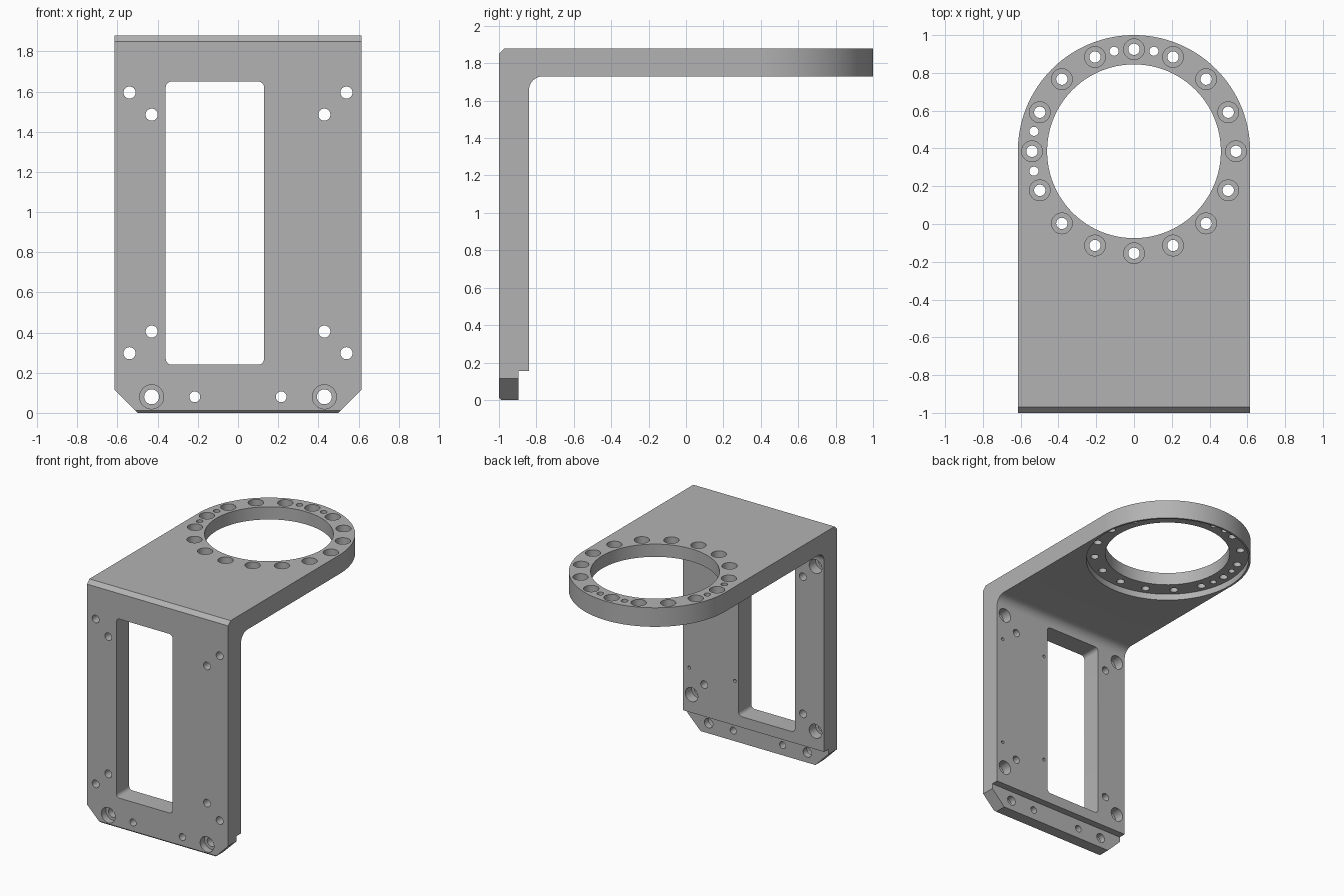
import bpy, bmesh, math
from mathutils import Vector, Matrix

if "Cube" in bpy.data.objects:
    bpy.data.objects.remove(bpy.data.objects["Cube"])

grey = bpy.data.materials.new("machined grey")
grey.diffuse_color = (0.45, 0.45, 0.45, 1)
grey.use_nodes = True
grey.node_tree.nodes["Principled BSDF"].inputs["Base Color"].default_value = grey.diffuse_color


def make_object(name, bm):
    bmesh.ops.recalc_face_normals(bm, faces=bm.faces[:])
    mesh = bpy.data.meshes.new(name)
    bm.to_mesh(mesh)
    bm.free()
    mesh.materials.append(grey)
    obj = bpy.data.objects.new(name, mesh)
    bpy.context.collection.objects.link(obj)
    return obj


def prism(name, points, place, lo, hi):
    """Extrude a 2D outline from lo to hi; place(u, v, w) gives the 3D point."""
    bm = bmesh.new()
    a = [bm.verts.new(place(u, v, lo)) for u, v in points]
    b = [bm.verts.new(place(u, v, hi)) for u, v in points]
    bm.faces.new(a)
    bm.faces.new(b)
    for i in range(len(a)):
        j = (i + 1) % len(a)
        bm.faces.new((a[i], a[j], b[j], b[i]))
    return make_object(name, bm)


def add_turned(bm, steps, matrix, n=40):
    """Add a solid of revolution from (radius, height) steps."""
    rings = []
    for r, h in steps:
        rings.append([bm.verts.new(matrix @ Vector((
            r * math.cos(math.tau * i / n), r * math.sin(math.tau * i / n), h)))
            for i in range(n)])
    for p, q in zip(rings, rings[1:]):
        for i in range(n):
            j = (i + 1) % n
            bm.faces.new((p[i], p[j], q[j], q[i]))
    bm.faces.new(rings[0])
    bm.faces.new(rings[-1])


def arc(cx, cy, r, a0, a1, n):
    angles = [math.radians(a0 + (a1 - a0) * i / n) for i in range(n + 1)]
    return [(cx + r * math.cos(a), cy + r * math.sin(a)) for a in angles]


def cut(target, cutter, operation='DIFFERENCE'):
    mod = target.modifiers.new("cut", 'BOOLEAN')
    mod.operation, mod.solver, mod.object = operation, 'EXACT', cutter
    deps = bpy.context.evaluated_depsgraph_get()
    mesh = bpy.data.meshes.new_from_object(target.evaluated_get(deps))
    target.modifiers.clear()
    target.data = mesh
    bpy.data.objects.remove(cutter)


def along_x(u, v, w): return (w, u, v)
def along_y(u, v, w): return (u, w, v)
def along_z(u, v, w): return (u, v, w)


# Angle bracket: side profile with step, inner fillet and edge chamfers
profile = [(-1, 0.012), (-0.988, 0), (-0.895, 0), (-0.895, 0.155), (-0.84, 0.155)]
profile += arc(-0.765, 1.655, 0.075, 180, 90, 12)
profile += [(1.2, 1.73), (1.2, 1.88), (-0.97, 1.88), (-1, 1.85)]
bracket = prism("angle_bracket", profile, along_x, -0.7, 0.7)

# Rounded end seen from above, clipped lower corners seen from the front
CY = 0.385
plan = [(-0.615, -1.5), (0.615, -1.5)] + arc(0, CY, 0.615, 0, 180, 96)
cut(bracket, prism("plan_trim", plan, along_z, -1, 3), 'INTERSECT')
front = [(-0.4, -0.1), (0.4, -0.1), (0.8, 0.3), (0.8, 2.5), (-0.8, 2.5), (-0.8, 0.3)]
cut(bracket, prism("corner_trim", front, along_y, -2, 2), 'INTERSECT')

# Tall window in the upright plate
x0, x1, z0, z1, r = -0.36, 0.13, 0.24, 1.65, 0.03
window = []
for cx, cz, a in ((x1 - r, z1 - r, 0), (x0 + r, z1 - r, 90),
                  (x0 + r, z0 + r, 180), (x1 - r, z0 + r, 270)):
    window += arc(cx, cz, r, a, a + 90, 8)
cut(bracket, prism("window_cutter", window, along_y, -1.2, -0.7))

# Large bore with the shallow seat underneath
bm = bmesh.new()
add_turned(bm, [(0.6, 1.6), (0.6, 1.78), (0.46, 1.78), (0.46, 2)],
           Matrix.Translation((0, CY, 0)), 96)
cut(bracket, make_object("bore_cutter", bm))

# Counterbored ring of bolt holes and four pin holes
bm = bmesh.new()
for i in range(16):
    a = math.tau * i / 16
    add_turned(bm, [(0.03, 1.6), (0.03, 1.82), (0.055, 1.82), (0.055, 2)],
               Matrix.Translation((0.54 * math.cos(a), CY + 0.54 * math.sin(a), 0)))
for deg in (78.75, 101.25, 168.75, 191.25):
    a = math.radians(deg)
    add_turned(bm, [(0.024, 1.6), (0.024, 2)],
               Matrix.Translation((0.54 * math.cos(a), CY + 0.54 * math.sin(a), 0)))

# Upright plate holes, drilled along y
turn = Matrix.Rotation(math.radians(-90), 4, 'X')


def drill(x, z, steps):
    add_turned(bm, steps, Matrix.Translation((x, 0, z)) @ turn)


for s in (-1, 1):
    for z in (0.297, 1.595):
        drill(s * 0.54, z, [(0.03, -1.1), (0.03, -0.92), (0.055, -0.92), (0.055, -0.8)])
    for z in (0.405, 1.485):
        drill(s * 0.43, z, [(0.03, -1.1), (0.03, -0.8)])
    drill(s * 0.43, 0.08, [(0.06, -1.1), (0.06, -0.945), (0.037, -0.945), (0.037, -0.8)])
    drill(s * 0.215, 0.08, [(0.027, -1.1), (0.027, -0.8)])
# Small blind holes on the rear face
for x in (0.163, 0.56):
    for z in (0.505, 1.385):
        drill(x, z, [(0.012, -0.9), (0.012, -0.8)])
cut(bracket, make_object("hole_cutter", bm))

# Smooth the round walls, keep machined edges crisp
bpy.ops.object.select_all(action='DESELECT')
bracket.select_set(True)
bpy.context.view_layer.objects.active = bracket
bpy.ops.object.shade_smooth_by_angle(angle=math.radians(25))
